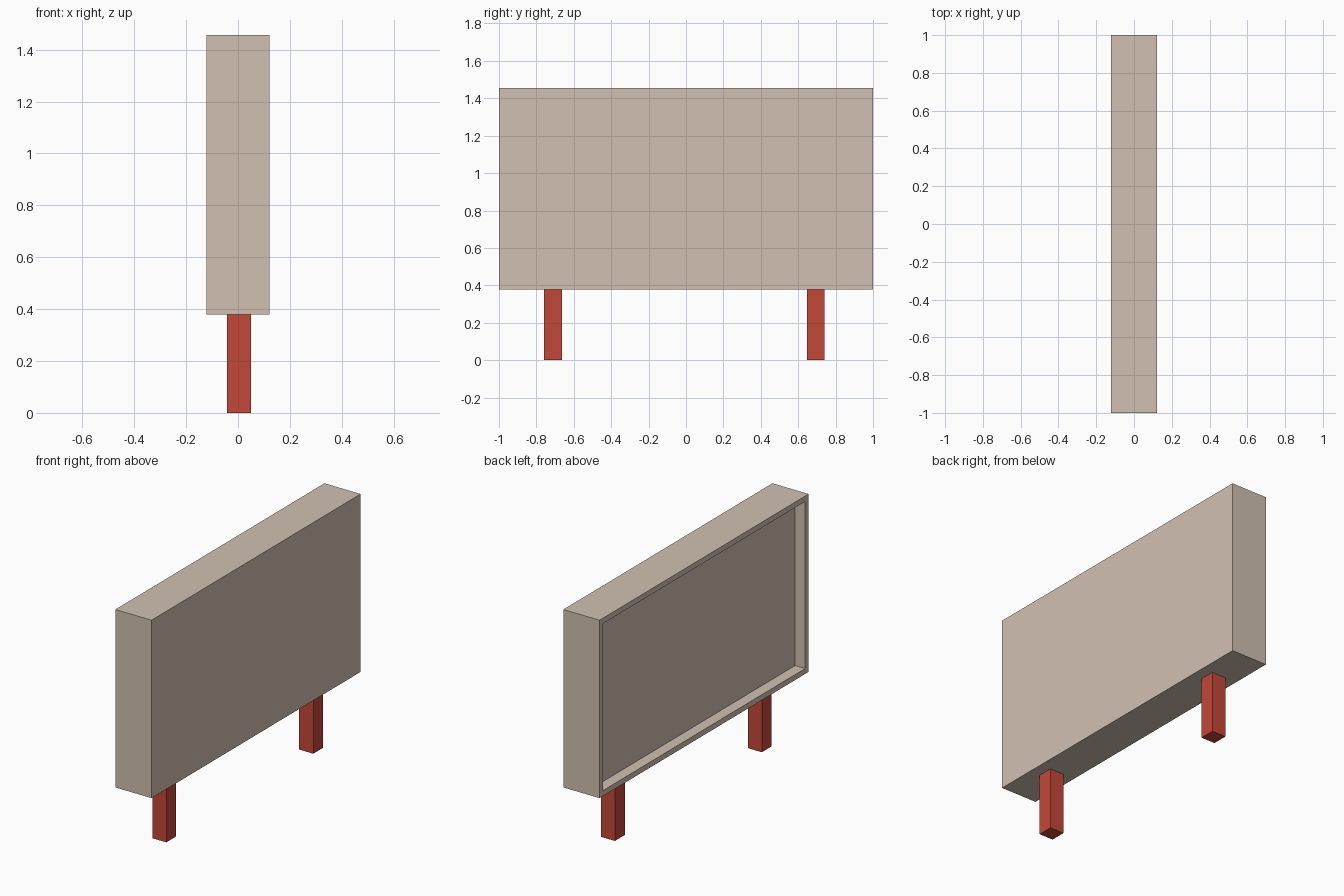
import bpy, bmesh
from mathutils import Vector

if "Cube" in bpy.data.objects:
    bpy.data.objects.remove(bpy.data.objects["Cube"])


def material(name, color):
    m = bpy.data.materials.new(name)
    m.diffuse_color = (*color, 1)
    m.use_nodes = True
    m.node_tree.nodes["Principled BSDF"].inputs["Base Color"].default_value = m.diffuse_color
    return m


def box(name, lo, hi, mat, recess=None):
    """Axis-aligned box; recess=(border, depth) sinks a panel into the -x face."""
    lo, hi = Vector(lo), Vector(hi)
    bm = bmesh.new()
    bmesh.ops.create_cube(bm, size=1)
    for v in bm.verts:
        v.co = (lo + hi) / 2 + v.co * (hi - lo)
    if recess:
        border, depth = recess
        bm.normal_update()
        face = min(bm.faces, key=lambda f: f.normal.x)
        bmesh.ops.inset_region(bm, faces=[face], thickness=border)
        panel = bmesh.ops.extrude_discrete_faces(bm, faces=[face])["faces"][0]
        bmesh.ops.translate(bm, verts=panel.verts, vec=(depth, 0, 0))
    bmesh.ops.recalc_face_normals(bm, faces=bm.faces)
    me = bpy.data.meshes.new(name)
    bm.to_mesh(me)
    bm.free()
    me.materials.append(mat)
    ob = bpy.data.objects.new(name, me)
    bpy.context.collection.objects.link(ob)
    return ob


tan = material("tan", (0.64, 0.53, 0.44))
red = material("red", (0.55, 0.065, 0.04))

# Sign board with a framed recess on its left side
box("sign_board", (-0.121, -1, 0.379), (0.121, 1, 1.456), tan, recess=(0.047, 0.067))

# Two square posts
for name, y in (("front_post", -0.711), ("back_post", 0.694)):
    box(name, (-0.043, y - 0.047, 0), (0.051, y + 0.047, 0.379), red)
